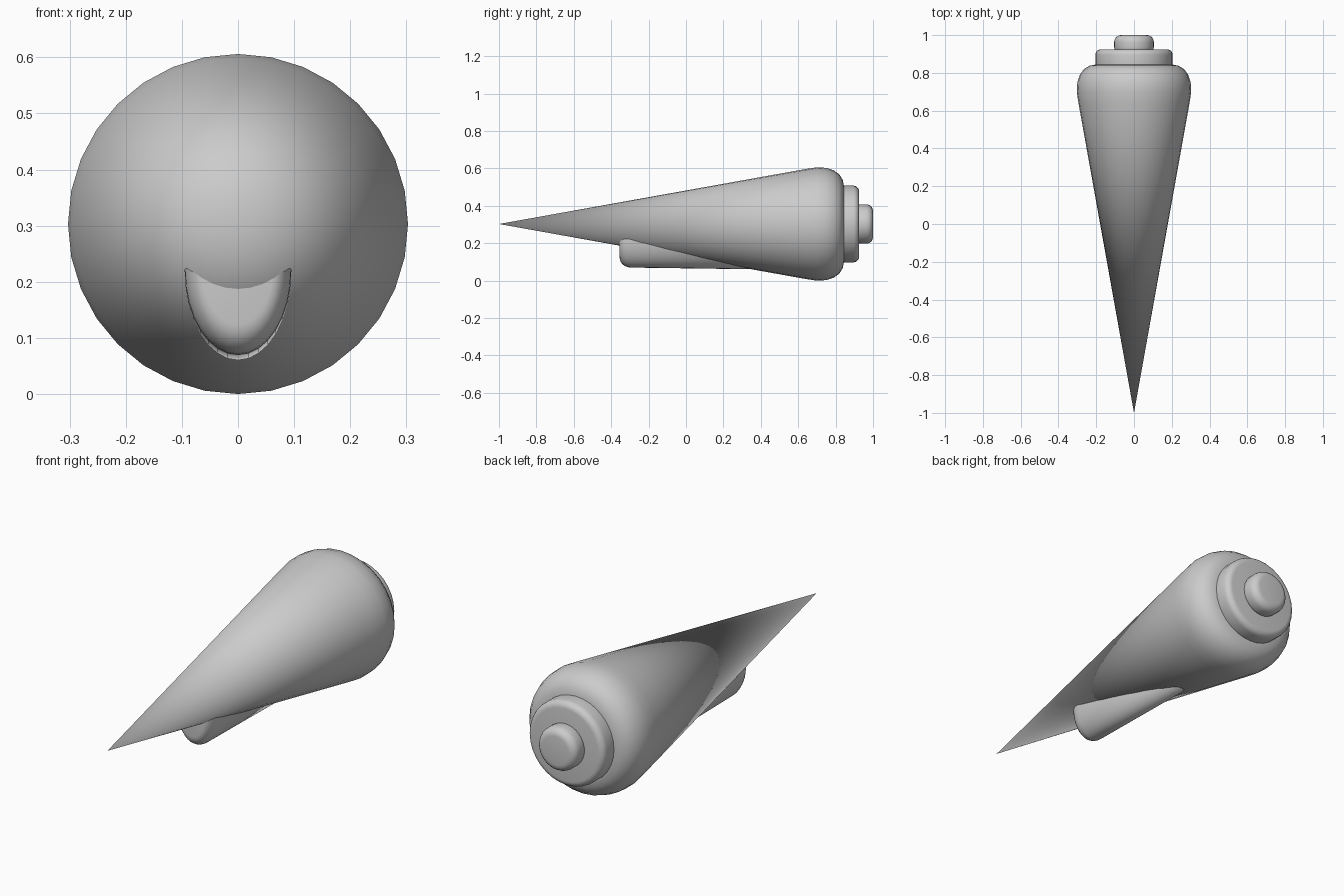
import bpy, bmesh, math

if "Cube" in bpy.data.objects:
    bpy.data.objects.remove(bpy.data.objects["Cube"])

AXIS_Z = 0.303
SEG = 32


def lathe(name, profile, z=AXIS_Z, sx=1.0, sz=1.0, tilt=0.0):
    """Revolve (y, radius) points about a y-parallel axis at height z."""
    bm = bmesh.new()
    rings = []
    for y, r in profile:
        if r == 0:
            rings.append([bm.verts.new((0, y, z))])
        else:
            rings.append([bm.verts.new((r * sx * math.sin(2 * math.pi * i / SEG), y,
                                        z + tilt * y + r * sz * math.cos(2 * math.pi * i / SEG)))
                          for i in range(SEG)])
    for a, b in zip(rings, rings[1:]):
        for i in range(SEG):
            j = (i + 1) % SEG
            quad = [a[i % len(a)], a[j % len(a)], b[j % len(b)], b[i % len(b)]]
            bm.faces.new(list(dict.fromkeys(quad)))
    bmesh.ops.recalc_face_normals(bm, faces=bm.faces)
    me = bpy.data.meshes.new(name)
    bm.to_mesh(me)
    bm.free()
    me.polygons.foreach_set("use_smooth", [True] * len(me.polygons))
    ob = bpy.data.objects.new(name, me)
    bpy.context.collection.objects.link(ob)
    return ob


def rounded_disc(y0, y1, r, bevel, steps=5):
    """Closed profile of a disc with rounded rims."""
    pts = [(y0, 0)]
    for k in range(steps + 1):
        a = math.pi / 2 * k / steps
        pts.append((y0 + bevel * (1 - math.cos(a)), r - bevel * (1 - math.sin(a))))
    for k in range(steps + 1):
        a = math.pi / 2 * k / steps
        pts.append((y1 - bevel * (1 - math.sin(a)), r - bevel * (1 - math.cos(a))))
    return pts + [(y1, 0)]


# Long pointed body with a rounded shoulder
lathe("shell_body", [(-1, 0), (0.64, 0.294), (0.70, 0.303), (0.75, 0.300), (0.79, 0.287),
                     (0.82, 0.265), (0.838, 0.235), (0.845, 0.20), (0.845, 0)])

# Stepped spire at the back
lathe("spire_lower_whorl", rounded_disc(0.81, 0.925, 0.205, 0.03))
lathe("spire_upper_whorl", rounded_disc(0.90, 1.0, 0.105, 0.036))

# Oval lip under the body, rounded at the front, its rear buried in the body
lip = [(-0.355, 0)]
for k in range(7):
    a = math.pi / 2 * k / 6
    lip.append((-0.355 + 0.06 * (1 - math.cos(a)), 0.65 + 0.35 * math.sin(a)))
lip += [(0.50, 1.0), (0.50, 0)]
lathe("shell_lip", lip, z=0.216, sx=0.095, sz=0.15, tilt=-0.014)
